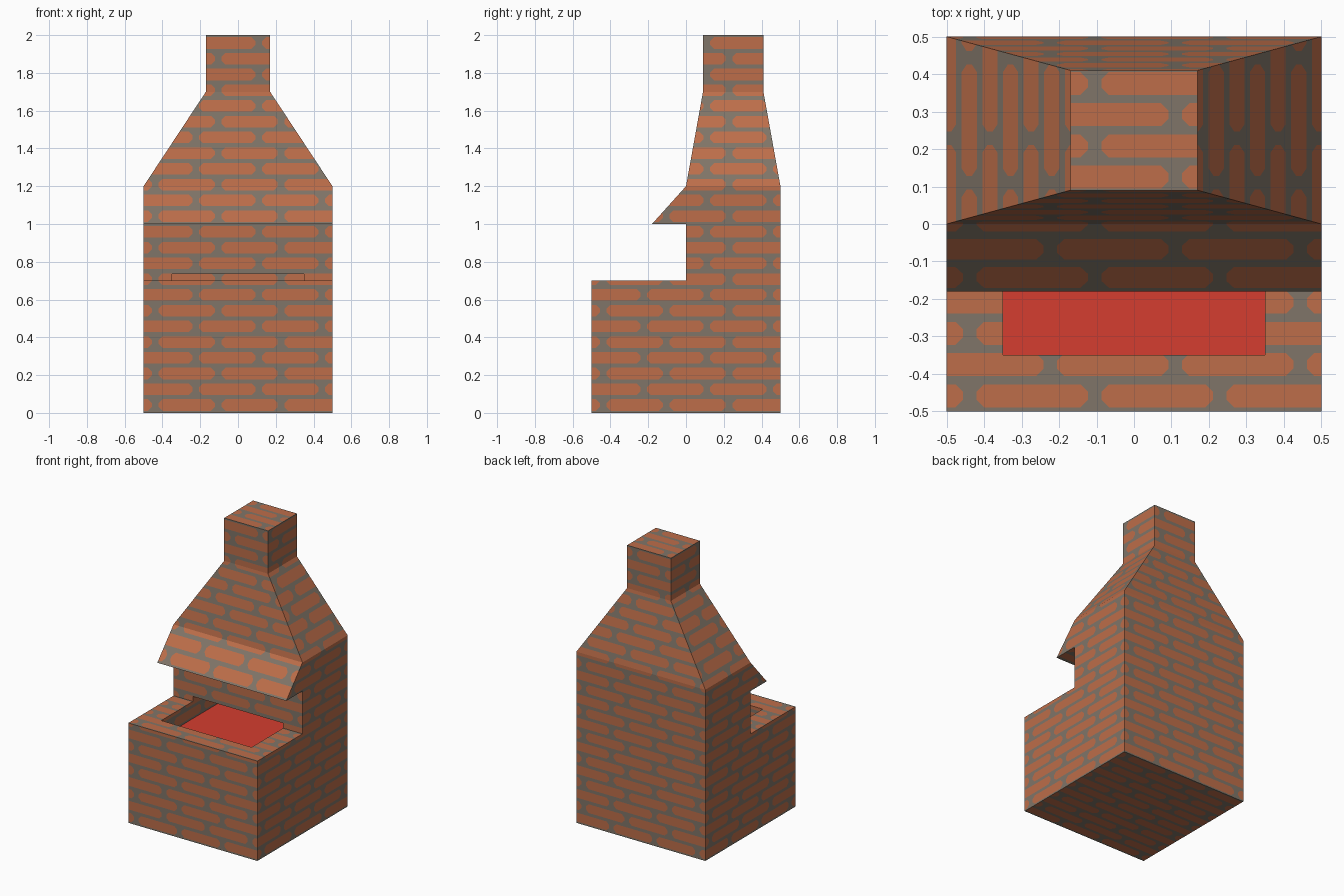
import bpy, bmesh, math
from mathutils import Vector

if "Cube" in bpy.data.objects:
    bpy.data.objects.remove(bpy.data.objects["Cube"])

ROW, LEN = 1 / 12, 1 / 3          # brick course height and brick pitch
BED, JOINT = 0.022, 0.036         # mortar widths
HU, HV = (LEN - JOINT) / 2, (ROW - BED) / 2
CHAMFER = 0.02                    # softened brick corners
FLOOR = 0.58                      # fire pit floor height


def material(name, rgb):
    m = bpy.data.materials.new(name)
    m.diffuse_color = (*rgb, 1)
    m.use_nodes = True
    m.node_tree.nodes["Principled BSDF"].inputs["Base Color"].default_value = m.diffuse_color
    return m


MATS = [material("mortar_grey", (0.216, 0.178, 0.138)),
        material("brick_orange", (0.51, 0.155, 0.068)),
        material("glowing_red", (0.66, 0.048, 0.029))]


def new_object(name, bm):
    bmesh.ops.recalc_face_normals(bm, faces=bm.faces)
    me = bpy.data.meshes.new(name)
    bm.to_mesh(me)
    bm.free()
    ob = bpy.data.objects.new(name, me)
    bpy.context.collection.objects.link(ob)
    return ob


def main_axis(f):
    return max(range(3), key=lambda i: abs(f.normal[i]))


def is_ember(f):
    return f.normal.z > 0.9 and abs(f.calc_center_median().z - FLOOR) < 0.01


def cut(bm, faces, co, no):
    geom = set(faces)
    for f in faces:
        geom.update(f.edges)
        geom.update(f.verts)
    res = bmesh.ops.bisect_plane(bm, geom=list(geom), dist=1e-5, plane_co=co, plane_no=no)
    return [g for g in res["geom"] if isinstance(g, bmesh.types.BMFace)]


def offset(row):
    return -0.105 if row % 2 == 0 else 0.11


def cell(c, iu, iv):
    """Row number and centre of the brick nearest to a point."""
    row = math.floor(c[iv] / ROW)
    off = offset(row)
    k = math.floor((c[iu] - off) / LEN)
    return row, off + (k + 0.5) * LEN, (row + 0.5) * ROW


def lay_bricks(ob):
    """Cut every flat side into staggered brick faces and mortar faces."""
    bm = bmesh.new()
    bm.from_mesh(ob.data)
    bm.normal_update()
    for axis, (iu, iv) in enumerate(((1, 2), (0, 2), (0, 1))):
        U = Vector([float(i == iu) for i in range(3)])
        V = Vector([float(i == iv) for i in range(3)])

        def side():
            return [f for f in bm.faces if main_axis(f) == axis and not is_ember(f)]

        # mortar beds
        for r in range(-6, 25):
            for s in (-1, 1):
                cut(bm, side(), V * (r * ROW + s * BED / 2), V)
        # upright joints, course by course
        rows = {}
        for f in side():
            row, _, cv = cell(f.calc_center_median(), iu, iv)
            if abs(f.calc_center_median()[iv] - cv) < HV:
                rows.setdefault(row, []).append(f)
        for row, faces in rows.items():
            for k in range(-3, 4):
                for s in (-1, 1):
                    faces = cut(bm, faces, U * (offset(row) + k * LEN + s * JOINT / 2), U)
        # brick corners
        for f in side():
            c = f.calc_center_median()
            _, cu, cv = cell(c, iu, iv)
            if abs(c[iu] - cu) < HU and abs(c[iv] - cv) < HV:
                part = [f]
                for su in (-1, 1):
                    for sv in (-1, 1):
                        co = U * (cu + su * (HU - CHAMFER)) + V * (cv + sv * HV)
                        part = cut(bm, part, co, (U * su + V * sv).normalized())
        # colours by position within the brick cell
        for f in side():
            c = f.calc_center_median()
            _, cu, cv = cell(c, iu, iv)
            du, dv = HU - abs(c[iu] - cu), HV - abs(c[iv] - cv)
            f.material_index = int(du > 0 and dv > 0 and du + dv > CHAMFER)
    for f in bm.faces:
        if is_ember(f):
            f.material_index = 2
    bm.to_mesh(ob.data)
    bm.free()
    for m in MATS:
        ob.data.materials.append(m)


# Hearth body with back wall and overhanging hood: side profile pushed across x
bm = bmesh.new()
profile = [(-.5, 0), (.5, 0), (.5, 1.2), (0, 1.2), (-.18, 1), (0, 1), (0, .7), (-.5, .7)]
face = bm.faces.new([bm.verts.new((-.5, y, z)) for y, z in profile])
ext = bmesh.ops.extrude_face_region(bm, geom=[face])
bmesh.ops.translate(bm, vec=(1, 0, 0),
                    verts=[g for g in ext["geom"] if isinstance(g, bmesh.types.BMVert)])
body = new_object("hearth_body", bm)

# Fire pit, reaching under the back wall
bm = bmesh.new()
bmesh.ops.create_cube(bm, size=1)
top = 0.735
for v in bm.verts:
    v.co = (v.co.x * .7, v.co.y * .7, top if v.co.z > 0 else FLOOR)
cutter = new_object("pit_cutter", bm)
cutter.hide_render = True
mod = body.modifiers.new("pit", 'BOOLEAN')
mod.operation, mod.object, mod.solver = 'DIFFERENCE', cutter, 'EXACT'
dg = bpy.context.evaluated_depsgraph_get()
cut_mesh = bpy.data.meshes.new_from_object(body.evaluated_get(dg))
body.modifiers.clear()
body.data = cut_mesh
body.data.materials.clear()
bpy.data.objects.remove(cutter)

# Open the body where the chimney sits
bm = bmesh.new()
bm.from_mesh(body.data)
lid = [f for f in bm.faces if f.normal.z > 0.9 and f.calc_center_median().z > 1.1]
bmesh.ops.delete(bm, geom=lid, context='FACES_ONLY')
bm.to_mesh(body.data)
bm.free()

# Chimney: tapered throat and square stack, lofted through three rings
bm = bmesh.new()
rings = [[bm.verts.new((sx * hx, .25 + sy * hy, z))
          for sx, sy in ((-1, -1), (1, -1), (1, 1), (-1, 1))]
         for hx, hy, z in ((.5, .25, 1.2), (.17, .16, 1.7), (.17, .16, 2))]
for lo, hi in zip(rings, rings[1:]):
    for i in range(4):
        j = (i + 1) % 4
        bm.faces.new((lo[i], lo[j], hi[j], hi[i]))
bm.faces.new(rings[-1])
chimney = new_object("chimney", bm)

for ob in (body, chimney):
    lay_bricks(ob)
